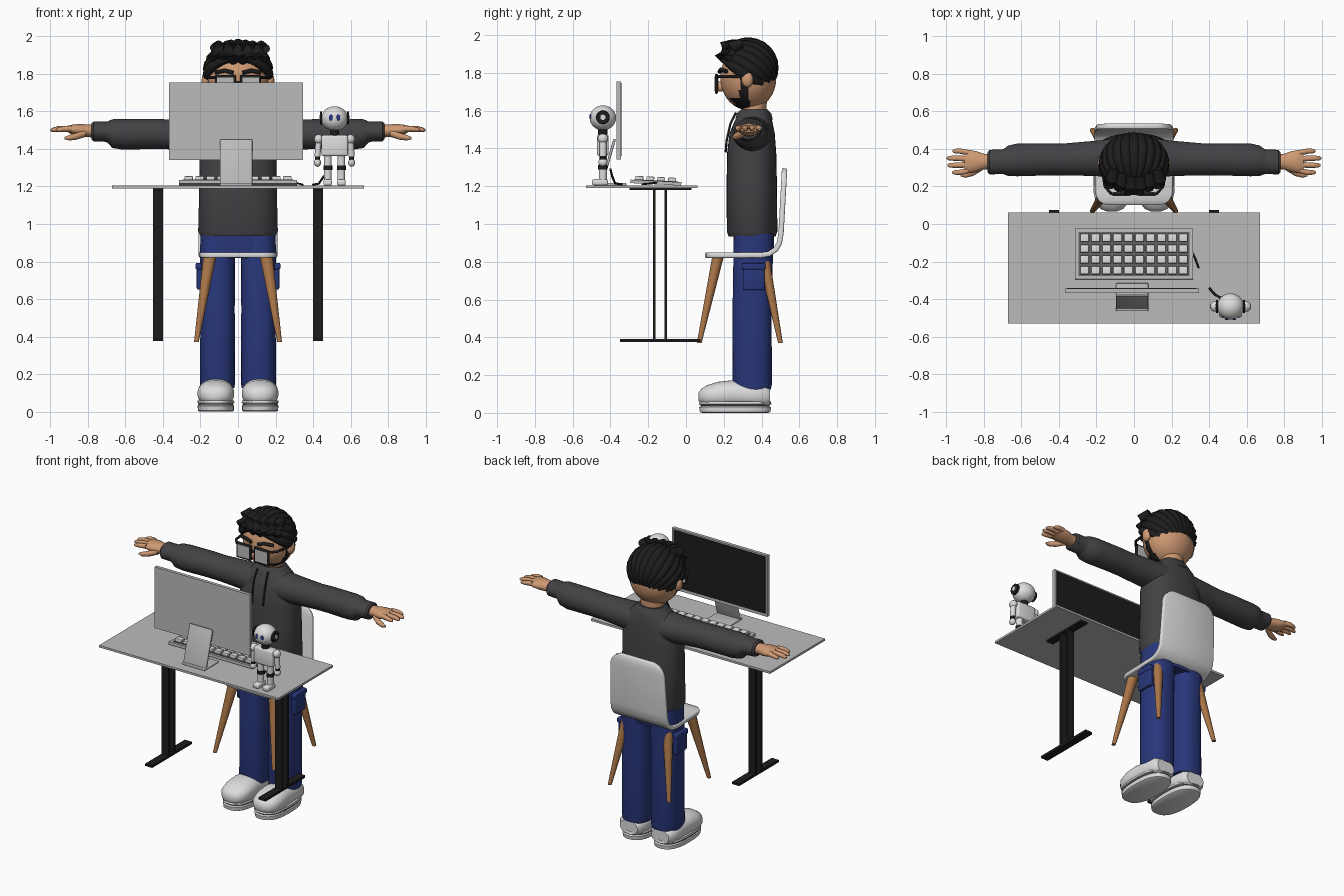
import bpy, bmesh, math
from mathutils import Vector, Matrix

if "Cube" in bpy.data.objects:
    bpy.data.objects.remove(bpy.data.objects["Cube"])

def mat(name, r, g, b):
    m = bpy.data.materials.new(name)
    m.diffuse_color = (r, g, b, 1)
    m.use_nodes = True
    m.node_tree.nodes["Principled BSDF"].inputs["Base Color"].default_value = m.diffuse_color
    return m

WHITE = mat("white", .72, .72, .72)
GREY = mat("light grey", .5, .5, .5)
GAP = mat("mid grey", .12, .12, .12)
BLACK = mat("black", .012, .012, .012)
CLOTH = mat("charcoal cloth", .055, .055, .06)
BLUE = mat("blue cloth", .022, .038, .2)
WOOD = mat("wood", .4, .18, .065)
SKIN = mat("skin", .62, .32, .17)
EYE = mat("eye blue", .02, .04, .35)

def finish(name, bm, m, smooth=True):
    bmesh.ops.recalc_face_normals(bm, faces=bm.faces)
    me = bpy.data.meshes.new(name)
    bm.to_mesh(me)
    bm.free()
    ob = bpy.data.objects.new(name, me)
    bpy.context.collection.objects.link(ob)
    me.materials.append(m)
    if smooth:
        bpy.ops.object.select_all(action='DESELECT')
        ob.select_set(True)
        bpy.context.view_layer.objects.active = ob
        bpy.ops.object.shade_smooth_by_angle(angle=math.radians(40))
    return ob

def box(name, c, s, m, rx=0, bevel=0):
    bm = bmesh.new()
    bmesh.ops.create_cube(bm, size=1)
    bmesh.ops.scale(bm, vec=s, verts=bm.verts)
    if bevel:
        bmesh.ops.bevel(bm, geom=bm.edges[:], offset=bevel, segments=3, affect='EDGES', profile=.5)
    ob = finish(name, bm, m, bool(bevel))
    ob.location = c
    ob.rotation_euler.x = rx
    return ob

def ball(name, c, r, m, seg=32):
    bm = bmesh.new()
    bmesh.ops.create_uvsphere(bm, u_segments=seg, v_segments=seg // 2, radius=1)
    bmesh.ops.transform(bm, matrix=Matrix.Translation(c) @ Matrix.Diagonal((*r, 1)), verts=bm.verts)
    return finish(name, bm, m)

AXES = {'x': ((0, 1, 0), (0, 0, 1)), 'y': ((1, 0, 0), (0, 0, 1)), 'z': ((1, 0, 0), (0, 1, 0))}

def loft(name, pts, m, axis=None, n=24, p=2):
    """Skin rounded cross-sections (x, y, z, half width, half depth) along a path."""
    bm, rings = bmesh.new(), []
    for i, (x, y, z, a, b) in enumerate(pts):
        if axis:
            u, v = map(Vector, AXES[axis])
        else:
            t = Vector(pts[min(i + 1, len(pts) - 1)][:3]) - Vector(pts[max(i - 1, 0)][:3])
            u = t.cross(Vector((.13, .21, 1) if abs(t.z) < .8 * t.length else (.1, 1, .1))).normalized()
            v = t.normalized().cross(u)
        ring = []
        for k in range(n):
            w = 2 * math.pi * (k + .5) / n
            cu, cv = math.cos(w), math.sin(w)
            cu, cv = [math.copysign(abs(q) ** (2 / p), q) for q in (cu, cv)]
            ring.append(bm.verts.new(Vector((x, y, z)) + u * a * cu + v * b * cv))
        rings.append(ring)
    for r0, r1 in zip(rings, rings[1:]):
        for k in range(n):
            bm.faces.new((r0[k], r0[(k + 1) % n], r1[(k + 1) % n], r1[k]))
    bm.faces.new(rings[0])
    bm.faces.new(rings[-1])
    return finish(name, bm, m)

def tube(name, pts, r, m, n=10):
    return loft(name, [(*q, r, r) for q in pts], m, n=n)

# Desk with two-post legs
box("desk_top", (0, -.235, 1.197), (1.345, .59, .014), GREY)
for s in (-1, 1):
    for y in (-.168, -.107):
        box("desk_post", (s * .426, y, .785), (.052, .015, .8), BLACK)
    box("desk_foot", (s * .426, -.137, .383), (.052, .425, .016), BLACK)
    box("desk_bracket", (s * .426, -.135, 1.185), (.052, .33, .012), BLACK)

# Monitor on a leaning stand
box("monitor", (-.011, -.356, 1.548), (.715, .022, .415), GREY)
box("screen", (-.011, -.343, 1.553), (.69, .004, .385), BLACK)
box("stand_plate", (-.01, -.412, 1.33), (.172, .014, .25), GREY, rx=-.28, bevel=.005)
box("stand_base", (-.01, -.39, 1.21), (.172, .15, .014), GREY, bevel=.005)

# Keyboard with a grid of keys
TILT = -.05
box("keyboard", (0, -.16, 1.219), (.63, .27, .018), GREY, rx=TILT)
box("key_bed", (0, -.16, 1.229), (.59, .235, .004), GAP, rx=TILT)
keys = box("keys", (-.263, -.247, 1.243), (.046, .042, .022), WHITE, rx=TILT, bevel=.004)
for count, off in ((10, (.0584, 0, 0)), (4, (0, .058, 0))):
    a = keys.modifiers.new("repeat", 'ARRAY')
    a.count, a.use_relative_offset, a.use_constant_offset = count, False, True
    a.constant_offset_displace = off
tube("keyboard_cable", [(.31, -.15, 1.22), (.325, -.18, 1.215), (.345, -.235, 1.21)], .005, BLACK)
tube("robot_cable", [(.4, -.34, 1.21), (.43, -.375, 1.215), (.455, -.39, 1.25), (.49, -.4, 1.29)], .006, BLACK)

# Toy robot
RX, RY = .515, -.44
ball("robot_head", (RX, RY, 1.562), (.072, .07, .066), WHITE)
loft("robot_neck", [(RX, RY, 1.46, .025, .025), (RX, RY, 1.51, .025, .025)], BLACK, 'z')
box("robot_body", (RX, RY, 1.418), (.142, .062, .112), WHITE, bevel=.012)
for s in (-1, 1):
    x = RX + s * .066
    loft("robot_ear", [(x, RY, 1.565, .036, .036), (x + s * .012, RY, 1.565, .034, .034)], BLACK, 'x')
    loft("ear_cap", [(x, RY, 1.565, .015, .015), (x + s * .016, RY, 1.565, .014, .014)], WHITE, 'x')
    ball("robot_eye", (RX + s * .02, RY - .066, 1.568), (.01, .006, .016), EYE, 16)
    x = RX + s * .085
    ball("robot_shoulder", (x, RY, 1.452), (.024, .028, .026), WHITE, 16)
    loft("robot_arm", [(x, RY, 1.45, .016, .018), (x + s * .006, RY, 1.36, .016, .018)], WHITE, 'z')
    loft("robot_wrist", [(x + s * .006, RY, 1.365, .014, .016), (x + s * .006, RY, 1.34, .014, .016)], BLACK, 'z')
    ball("robot_hand", (x + s * .006, RY, 1.327), (.019, .024, .022), WHITE, 16)
    x = RX + s * .036
    loft("robot_leg", [(x, RY, 1.37, .021, .022), (x, RY, 1.22, .021, .022)], WHITE, 'z')
    loft("robot_knee", [(x, RY, 1.312, .024, .025), (x, RY, 1.288, .024, .025)], BLACK, 'z')
    box("robot_foot", (x, RY - .015, 1.221), (.046, .085, .032), WHITE, bevel=.01)

# Chair: bent shell with rounded corners on splayed wooden legs
prof = [(.1, .835, .13), (.107, .835, .165), (.125, .835, .19), (.16, .835, .205), (.4, .835, .21),
        (.44, .842, .21), (.475, .865, .21), (.495, .9, .21), (.503, .95, .21), (.518, 1.22, .2),
        (.52, 1.255, .185), (.521, 1.28, .16), (.522, 1.295, .12)]
bm = bmesh.new()
rows = [[bm.verts.new((s * w, y, z)) for s in (-1, 1)] for y, z, w in prof]
for a, b in zip(rows, rows[1:]):
    bm.faces.new((a[0], a[1], b[1], b[0]))
shell = finish("chair_shell", bm, WHITE)
so = shell.modifiers.new("thickness", 'SOLIDIFY')
so.thickness, so.offset = .028, 0
bv = shell.modifiers.new("soft_edge", 'BEVEL')
bv.width, bv.segments = .008, 2
for s in (-1, 1):
    loft("chair_front_leg", [(s * .15, .17, .83, .036, .032), (s * .222, .07, .37, .013, .013)], WOOD, 'z', 12)
    loft("chair_back_leg", [(s * .15, .41, .83, .036, .032), (s * .222, .5, .37, .013, .013)], WOOD, 'z', 12)

# Trousers, pockets and shoes
loft("hips", [(0, .358, .82, .15, .1), (0, .358, .87, .2, .107), (0, .358, .99, .2, .107)], BLUE, 'z', 32, 2.6)
for s in (-1, 1):
    x = s * .109
    loft("trouser_leg", [(x, .35, .125, .09, .1), (x, .35, .15, .094, .105), (x, .35, .55, .092, .104),
                         (x, .355, .8, .094, .105), (x, .358, .95, .092, .105)], BLUE, 'z', 28, 2.5)
    box("pocket", (s * .205, .358, .715), (.03, .115, .13), BLUE, bevel=.008)
    box("pocket_flap", (s * .208, .358, .775), (.036, .125, .035), BLUE, bevel=.008)
    x = s * .118
    loft("shoe_upper", [(x, y, z, a, b) for y, z, a, b in (
        (.066, .085, .025, .02), (.08, .087, .06, .04), (.11, .09, .085, .056), (.17, .095, .098, .07),
        (.24, .1, .096, .073), (.33, .095, .09, .07), (.42, .09, .085, .064), (.446, .085, .065, .045))],
        WHITE, 'y', 28, 2.3)
    sole = [(0, .09), (.005, .096), (.03, .098), (.036, .092), (.042, .092), (.046, .099), (.06, .097)]
    loft("shoe_sole", [(x, .26, z, a, a * 1.95) for z, a in sole], WHITE, 'z', 32, 2.5)
    loft("sole_groove", [(x, .26, .037, .0945, .183), (x, .26, .041, .0945, .183)], GAP, 'z', 32, 2.5)

# Hooded top with sleeves and drawstrings
loft("torso", [(0, y, z, a, b) for z, y, a, b in (
    (.935, .35, .2, .125), (.96, .35, .213, .134), (1.2, .348, .207, .134), (1.38, .348, .205, .13),
    (1.48, .35, .19, .12), (1.545, .357, .15, .1), (1.585, .362, .105, .082), (1.605, .365, .085, .07))],
    CLOTH, 'z', 40, 2.4)
loft("collar", [(0, .36, 1.55, .12, .1), (0, .36, 1.585, .108, .092), (0, .36, 1.605, .085, .07)], CLOTH, 'z', 32)
for s in (-1, 1):
    loft("sleeve", [(s * x, y, z, a, b) for x, y, z, a, b in (
        (.08, .35, 1.475, .11, .095), (.2, .35, 1.475, .095, .088), (.36, .345, 1.478, .086, .08),
        (.45, .345, 1.48, .086, .081), (.62, .342, 1.479, .088, .082), (.67, .337, 1.482, .082, .077),
        (.695, .333, 1.49, .068, .058), (.705, .332, 1.492, .066, .054), (.77, .33, 1.494, .066, .053),
        (.78, .33, 1.494, .055, .044))], CLOTH, 'x', 28)
    tube("drawstring", [(s * .04, .265, 1.59), (s * .045, .235, 1.53), (s * .043, .215, 1.44), (s * .04, .21, 1.38)],
         .006, BLACK)
    # Hand with four fingers and a thumb
    loft("palm", [(s * x, .333, z, a, b) for x, z, a, b in (
        (.75, 1.495, .042, .036), (.8, 1.497, .042, .034), (.84, 1.5, .056, .034), (.88, 1.503, .063, .028),
        (.905, 1.505, .058, .018))], SKIN, 'x', 20)
    for i, tip in enumerate((.97, .995, 1.0, .968)):
        y = .284 + .032 * i
        yt = y + (i - 1.5) * .006
        loft("finger", [(s * .885, y, 1.508, .016, .017), (s * (tip - .04), yt, 1.507, .015, .015),
                        (s * (tip - .01), yt, 1.502, .012, .011), (s * tip, yt, 1.5, .005, .005)], SKIN, 'x', 10)
    loft("thumb", [(s * .81, .305, 1.485, .02, .02), (s * .86, .275, 1.468, .02, .019),
                   (s * .9, .262, 1.46, .016, .015), (s * .925, .26, 1.458, .006, .006)], SKIN, 'x', 12)

# Head with a beard along the jaw
loft("neck", [(0, .36, 1.54, .075, .065), (0, .36, 1.7, .075, .07)], SKIN, 'z')
head = ball("head", (0, .33, 1.775), (.166, .148, .172), SKIN, 64)
head.data.materials.append(BLACK)
for f in head.data.polygons:
    x, y, z = f.center
    jaw = y < .33 and z < 1.67 and not (abs(x) < .06 and z > 1.635)
    f.material_index = int(jaw or (.285 < y < .335 and z < 1.82))
ball("nose", (0, .183, 1.728), (.024, .026, .028), SKIN, 20)
for s in (-1, 1):
    ball("ear", (s * .17, .325, 1.765), (.024, .032, .042), SKIN, 20)
    tube("eyebrow", [(s * .025, .178, 1.806), (s * .07, .185, 1.818), (s * .12, .213, 1.808)], .011, BLACK)
    # Glasses
    box("glasses_frame", (s * .067, .161, 1.742), (.112, .016, .105), BLACK, bevel=.006)
    for y in (.152, .17):
        box("lens", (s * .067, y, 1.742), (.088, .003, .08), GREY)
    tube("temple_arm", [(s * .12, .16, 1.782), (s * .155, .2, 1.782), (s * .172, .31, 1.78)], .008, BLACK)
box("glasses_bridge", (0, .16, 1.757), (.03, .012, .012), BLACK)

# Hair: tilted cap with swept locks from the brow to the nape
C = Vector((0, .318, 1.81))
TH = math.radians(33)
FWD, UP = Vector((0, -math.cos(TH), math.sin(TH))), Vector((0, math.sin(TH), math.cos(TH)))
def scalp(x, f, u):
    return C + Vector((x, 0, 0)) + FWD * f + UP * u
bm = bmesh.new()
bmesh.ops.create_uvsphere(bm, u_segments=32, v_segments=20, radius=1)
for v in bm.verts:
    v.co = scalp(v.co.x * .174, v.co.y * .163, max(v.co.z, -.12) * .163)
finish("hair_cap", bm, BLACK)
for i in range(13):
    a = math.radians(-96 + 16 * i)
    pts = []
    for j in range(13):
        t = math.radians(12 + 13 * j)
        q = scalp(math.sin(a) * math.sin(t) * .158, math.cos(t) * .148, math.cos(a) * math.sin(t) * .15)
        r = .012 + .02 * math.sin(t)
        pts.append((*q, r, r))
    loft("hair_lock", pts, BLACK, n=10)
for i in range(6):
    x = -.125 + .05 * i
    d = abs(x) * .35
    loft("fringe_lock", [(x * 1.05, .2 + d, 1.862, .02, .02), (x, .178 + d, 1.895, .036, .036),
                         (x + .01, .195 + d, 1.935, .036, .036), (x * .9 + .01, .25 + d, 1.955, .025, .025)], BLACK, n=12)
